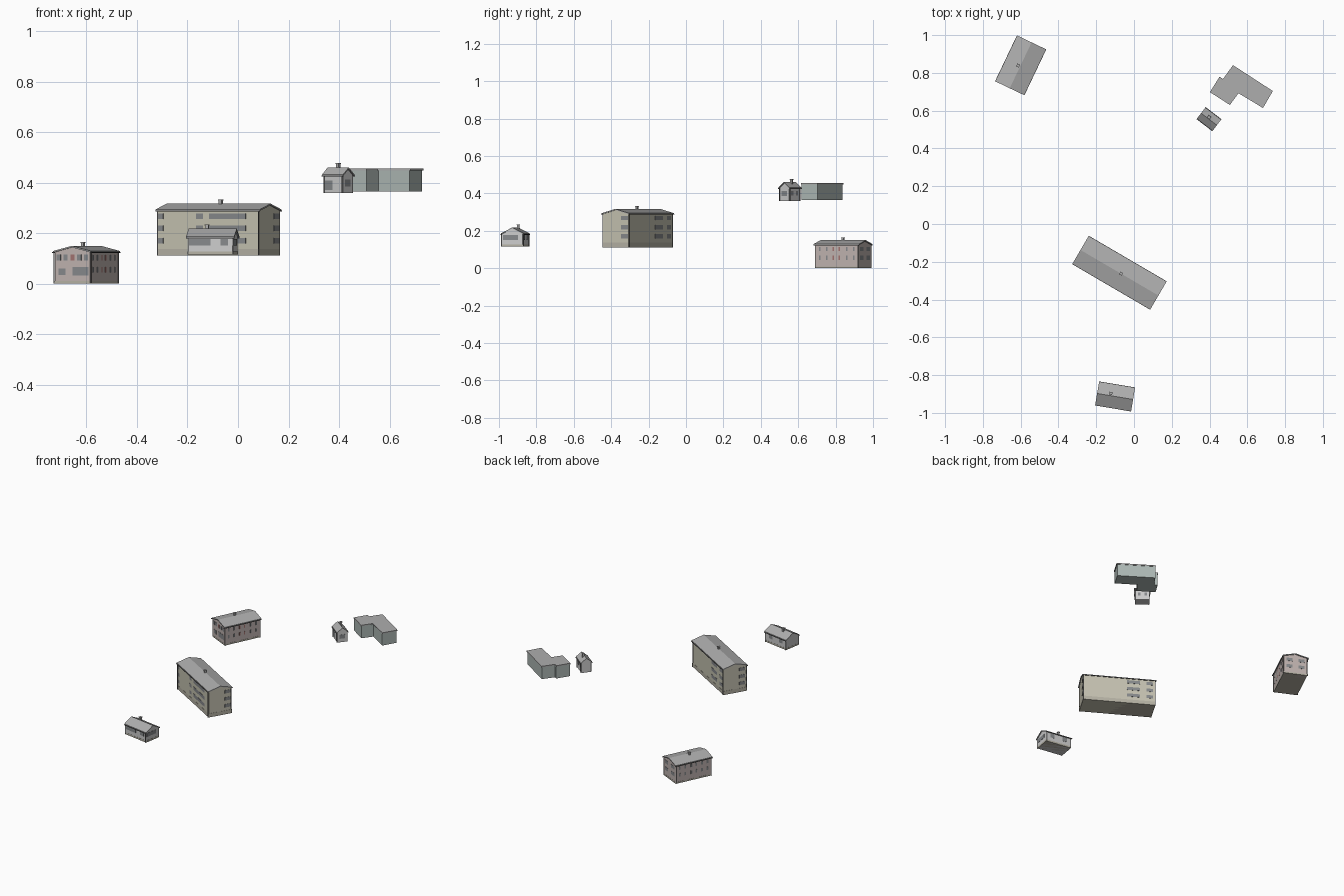
import bpy, bmesh
from math import radians
from mathutils import Matrix

if "Cube" in bpy.data.objects:
    bpy.data.objects.remove(bpy.data.objects["Cube"])

def material(name, r, g, b):
    m = bpy.data.materials.new(name)
    m.diffuse_color = (r, g, b, 1)
    m.use_nodes = True
    m.node_tree.nodes["Principled BSDF"].inputs["Base Color"].default_value = m.diffuse_color
    return m

ROOF = material("roof_grey", .42, .42, .42)
GLASS = material("window_grey", .24, .25, .26)
RED = material("red_frame", .36, .17, .16)
METAL = material("dark_metal", .12, .12, .12)
BEIGE = material("beige_wall", .56, .54, .44)
PLINTH = material("plinth_beige", .46, .44, .37)
PINK = material("pink_grey_wall", .52, .45, .43)
GREEN = material("green_grey_wall", .42, .48, .46)
PALE = material("pale_wall", .58, .58, .56)

def finish(name, bm, mat, frame):
    bmesh.ops.recalc_face_normals(bm, faces=bm.faces)
    me = bpy.data.meshes.new(name)
    bm.to_mesh(me)
    bm.free()
    ob = bpy.data.objects.new(name, me)
    ob.matrix_world = frame
    me.materials.append(mat)
    bpy.context.collection.objects.link(ob)

def prism(name, pts, vec, mat, frame):
    """Extrude a closed 3D outline along vec."""
    bm = bmesh.new()
    f = bm.faces.new([bm.verts.new(p) for p in pts])
    ext = bmesh.ops.extrude_face_region(bm, geom=[f])["geom"]
    bmesh.ops.translate(bm, vec=vec, verts=[g for g in ext if isinstance(g, bmesh.types.BMVert)])
    finish(name, bm, mat, frame)

def boxes(name, items, mat, frame):
    """Join (centre, size) boxes into one part."""
    bm = bmesh.new()
    for c, s in items:
        bmesh.ops.create_cube(bm, size=1, matrix=Matrix.Translation(c) @ Matrix.Diagonal((*s, 1)))
    if items:
        finish(name, bm, mat, frame)
    else:
        bm.free()

def house(name, centre, angle, L, W, z0, eave, ridge, wall, chimney, top, windows, red=(), plinth=None):
    """Gabled house: L along local x, W across; windows are (side, a0, a1, z0, z1)."""
    fr = Matrix.Translation((*centre, 0)) @ Matrix.Rotation(radians(angle), 4, 'Z')
    l, w, o, t = L / 2, W / 2, .006, .006
    # walls with gable ends
    prism(name + "_walls", [(-l, -w, z0), (-l, w, z0), (-l, w, eave - t), (-l, 0, ridge - t), (-l, -w, eave - t)],
          (L, 0, 0), wall, fr)
    # folded roof sheet
    we, drop = w + o, (ridge - eave) / w * o
    e = eave - drop
    prism(name + "_roof", [(-l - o, -we, e - t), (-l - o, 0, ridge - t), (-l - o, we, e - t),
                           (-l - o, we, e), (-l - o, 0, ridge), (-l - o, -we, e)], (L + 2 * o, 0, 0), ROOF, fr)
    # gutters and downpipes
    pipes = [((0, s * (we + .001), e - t), (L + 2 * o, .004, .004)) for s in (-1, 1)]
    pipes += [((sx * (l - .002), s * (w + .004), (z0 + e - t) / 2), (.003, .003, e - t - z0))
              for s in (-1, 1) for sx in (-1, 1)]
    boxes(name + "_gutters", pipes, METAL, fr)
    # chimney with cap
    cx, cy = chimney
    boxes(name + "_chimney", [((cx, cy, (eave + top) / 2), (.012, .012, top - eave)),
                              ((cx, cy, top - .002), (.016, .016, .004))], ROOF, fr)
    # window panels on the four sides
    def panels(ws):
        out = []
        for side, a, b, c, d in ws:
            m, z = (a + b) / 2, (c + d) / 2
            if side in "FB":
                out.append(((m, -w if side == "F" else w, z), (b - a, .003, d - c)))
            else:
                out.append(((-l if side == "L" else l, m, z), (.003, b - a, d - c)))
        return out
    boxes(name + "_windows", panels(windows), GLASS, fr)
    boxes(name + "_red_windows", panels(red), RED, fr)
    if plinth:
        boxes(name + "_plinth", [((0, 0, z0 + plinth / 2), (L + .002, W + .002, plinth))], PLINTH, fr)

# long three-storey block
win = []
for z in (.16, .208, .257):
    win += [("F", -.233, -.208, z, z + .022), ("F", -.057, -.025, z, z + .022), ("F", .003, .171, z, z + .022),
            ("B", -.134, -.05, z, z + .022), ("B", -.218, -.175, z, z + .022),
            ("R", .033, .076, z, z + .022), ("L", -.07, -.03, z, z + .022)]
house("long_block", (-.077, -.258), -30.3, .466, .156, .112, .296, .317, BEIGE, (.01, .0), .333, win, plinth=.026)

# two-storey pinkish house
win, red = [("L", -.07, .0, .033, .066), ("L", .03, .06, .035, .06)], []
for i in range(5):
    v = -.06 + i * .03
    (red if i == 2 else win).append(("L", v - .009, v + .009, .092, .116))
for z in (.045, .092):
    for u in (-.1, -.06, -.02, .015, .06, .1):
        (red if u in (-.02, .015) else win).append(("F", u - .004, u + .004, z, z + .022))
        win.append(("B", u - .006, u + .006, z, z + .022))
    win += [("R", -.06, -.02, z, z + .022), ("R", .02, .06, z, z + .022)]
house("pink_house", (-.6, .84), 64.5, .257, .154, .0, .131, .15, PINK, (-.007, .012), .165, win, red, plinth=.01)

# single-storey house at the front
house("front_house", (-.1, -.913), -9.5, .181, .111, .115, .19, .218, PALE, (-.025, .012), .235,
      [("F", -.085, .0, .152, .178), ("F", .04, .07, .152, .178), ("R", -.05, .03, .152, .178),
       ("B", -.06, -.03, .15, .178), ("B", .03, .06, .15, .178)], plinth=.012)

# small shed with chimney
house("small_house", (.397, .555), -37.5, .093, .062, .36, .437, .461, PALE, (-.006, .008), .478,
      [("F", -.042, -.005, .372, .408), ("R", -.018, .018, .385, .412),
       ("B", -.03, -.012, .39, .412), ("B", .012, .03, .39, .412)])

# L-shaped flat-roofed building
plan = [(.524, .841), (.735, .704), (.683, .614), (.552, .693), (.508, .63), (.402, .698), (.453, .78), (.471, .767)]
cx = sum(p[0] for p in plan) / 8
cy = sum(p[1] for p in plan) / 8
inner = [(cx + (x - cx) * .97, cy + (y - cy) * .97) for x, y in plan]
inner[3] = (.556, .696)
prism("l_building_walls", [(x, y, .366) for x, y in inner], (0, 0, .084), GREEN, Matrix())
prism("l_building_roof", [(x, y, .449) for x, y in plan], (0, 0, .008), ROOF, Matrix())
fr = Matrix.Translation((.628, .771, 0)) @ Matrix.Rotation(radians(-33), 4, 'Z')
boxes("l_building_windows", [((u, -.003, .42), (.03, .004, .022)) for u in (-.07, 0, .07)], GLASS, fr)
